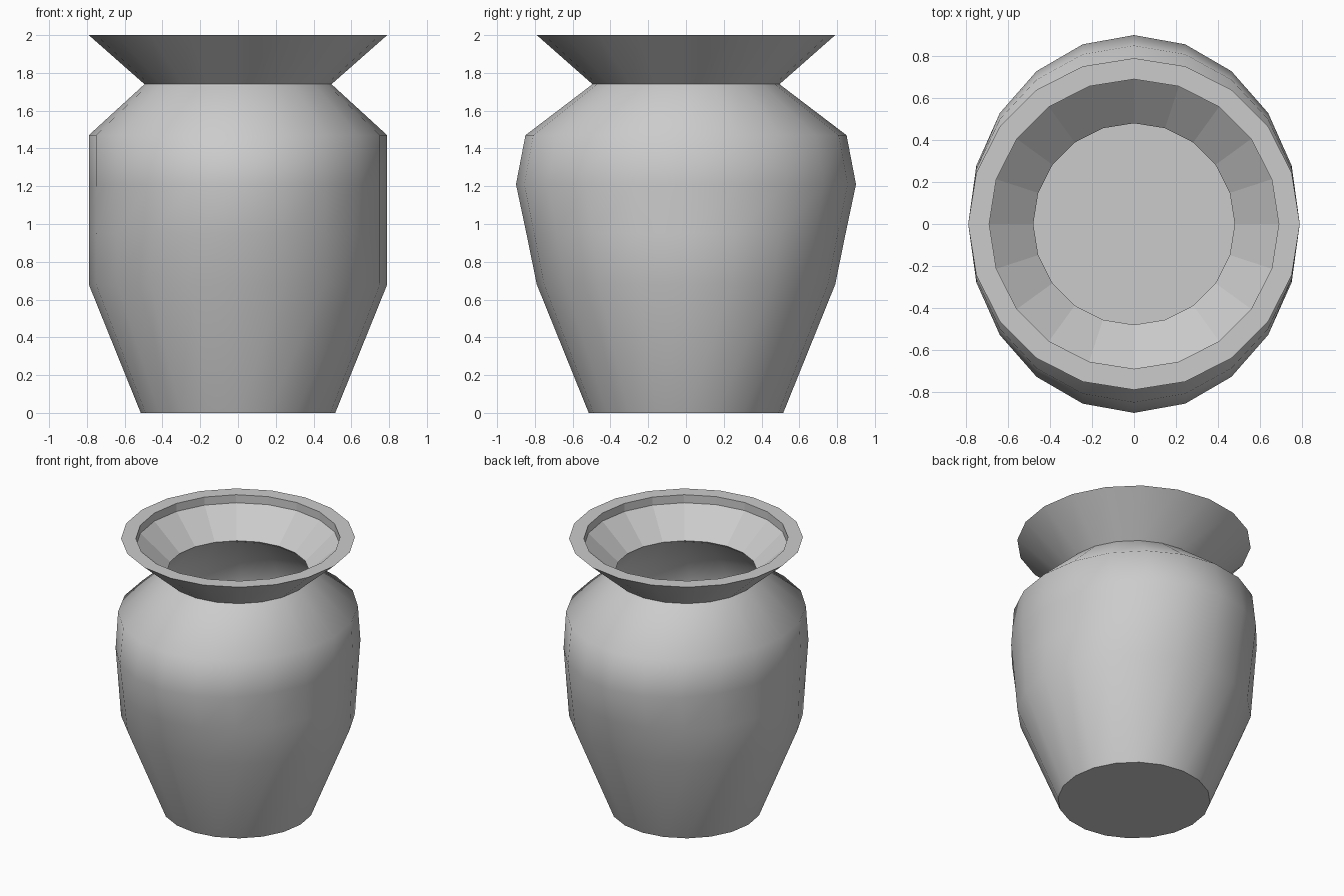
import bpy, bmesh
from math import sin, cos, tau, radians

if "Cube" in bpy.data.objects:
    bpy.data.objects.remove(bpy.data.objects["Cube"])

SIDES = 20

# Closed-ended profile: (x radius, y radius, z), from base outside, over the lip, to inner floor
PROFILE = [
    # outer wall
    (.515, .515, 0), (.79, .79, .68), (.79, .845, .95), (.79, .90, 1.21),
    (.79, .85, 1.47), (.495, .495, 1.74), (.79, .79, 2),
    # lip and funnel
    (.69, .69, 2), (.69, .69, 1.94), (.48, .48, 1.755),
    # inner wall
    (.755, .81, 1.46), (.755, .865, 1.21), (.755, .81, .95),
    (.755, .755, .68), (.49, .49, .04),
]
FLAT_BANDS = (6, 7, 8)

bm = bmesh.new()
rings = [[bm.verts.new((rx * cos(tau * i / SIDES), ry * sin(tau * i / SIDES), z))
          for i in range(SIDES)] for rx, ry, z in PROFILE]

# Skin neighbouring rings
for k, (a, b) in enumerate(zip(rings, rings[1:])):
    for i in range(SIDES):
        j = (i + 1) % SIDES
        face = bm.faces.new((a[i], a[j], b[j], b[i]))
        face.smooth = k not in FLAT_BANDS

# Base and inner floor
bm.faces.new(rings[0][::-1])
bm.faces.new(rings[-1])
bm.normal_update()

# Crisp edges at base, neck and lip
for e in bm.edges:
    e.smooth = e.calc_face_angle(0) < radians(50)

mesh = bpy.data.meshes.new("vase")
bm.to_mesh(mesh)
bm.free()
vase = bpy.data.objects.new("vase", mesh)
bpy.context.collection.objects.link(vase)
